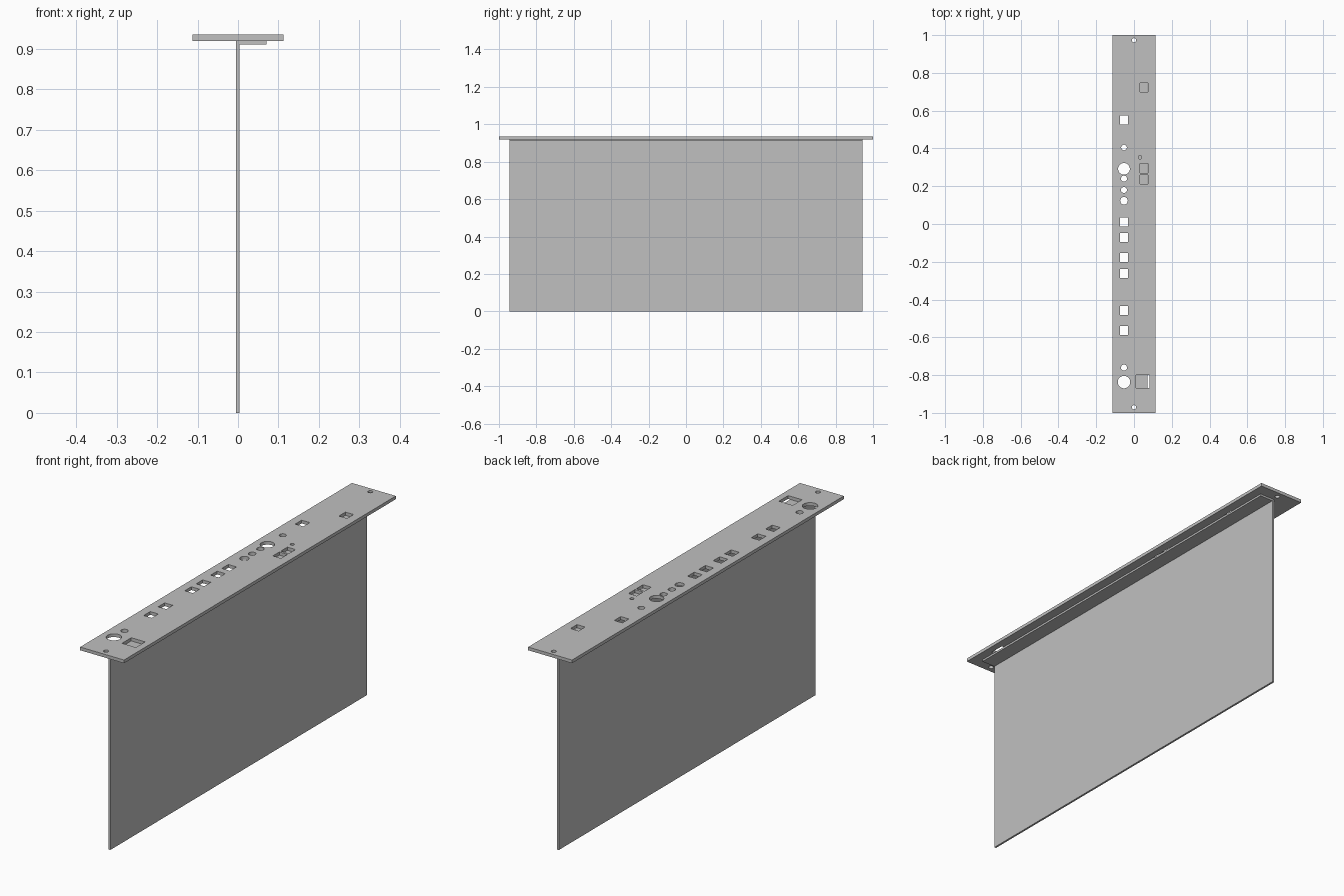
import bpy, math

default = bpy.data.objects.get("Cube")
if default:
    bpy.data.objects.remove(default, do_unlink=True)

# One plain grey for every part
GREY = (0.53, 0.53, 0.53, 1)
grey = bpy.data.materials.new("plain grey")
grey.use_nodes = True
grey.diffuse_color = GREY
grey.node_tree.nodes["Principled BSDF"].inputs["Base Color"].default_value = GREY


def rect(x, y, w, h):
    return [(x + sx * w / 2, y + sy * h / 2) for sx, sy in ((-1, -1), (1, -1), (1, 1), (-1, 1))]


def circle(x, y, r, n=32):
    return [(x + r * math.cos(math.tau * i / n), y + r * math.sin(math.tau * i / n)) for i in range(n)]


def sheet(name, outlines, z0, z1):
    """Flat sheet from an outer outline followed by hole outlines."""
    curve = bpy.data.curves.new(name + "_outline", "CURVE")
    curve.dimensions = "2D"
    curve.fill_mode = "BOTH"
    curve.extrude = (z1 - z0) / 2
    for pts in outlines:
        s = curve.splines.new("POLY")
        s.points.add(len(pts) - 1)
        for p, (x, y) in zip(s.points, pts):
            p.co = (x, y, 0, 1)
        s.use_cyclic_u = True
        s.use_smooth = False
    temp = bpy.data.objects.new(name + "_outline", curve)
    bpy.context.scene.collection.objects.link(temp)
    bpy.context.view_layer.update()
    graph = bpy.context.evaluated_depsgraph_get()
    mesh = bpy.data.meshes.new_from_object(temp.evaluated_get(graph))
    bpy.data.objects.remove(temp, do_unlink=True)
    mesh.name = name
    mesh.materials.clear()
    mesh.materials.append(grey)
    obj = bpy.data.objects.new(name, mesh)
    obj.location.z = (z0 + z1) / 2
    bpy.context.scene.collection.objects.link(obj)
    return obj


# Hole layout of the top plate
ROW = -0.053
holes = [rect(ROW, y, 0.042, 0.048) for y in (0.55, 0.01, -0.072, -0.178, -0.262, -0.458, -0.564)]
holes += [circle(ROW, y, r) for y, r in (
    (0.405, 0.015), (0.292, 0.031), (0.24, 0.016), (0.18, 0.016),
    (0.123, 0.02), (-0.76, 0.016), (-0.837, 0.033))]
holes += [rect(0.052, y, 0.042, 0.048) for y in (0.722, 0.295, 0.236)]
holes += [rect(0.046, -0.834, 0.072, 0.068), circle(0.032, 0.353, 0.009)]
holes += [circle(0, y, 0.011) for y in (0.973, -0.97)]

# Top plate, mounting flange and hanging panel
sheet("top_plate", [rect(0, 0, 0.226, 2)] + holes, 0.92, 0.935)
sheet("mounting_flange", [rect(0.037, 0, 0.068, 1.888)], 0.911, 0.92)
sheet("hanging_panel", [rect(-0.001, 0, 0.009, 1.888)], 0, 0.92)
